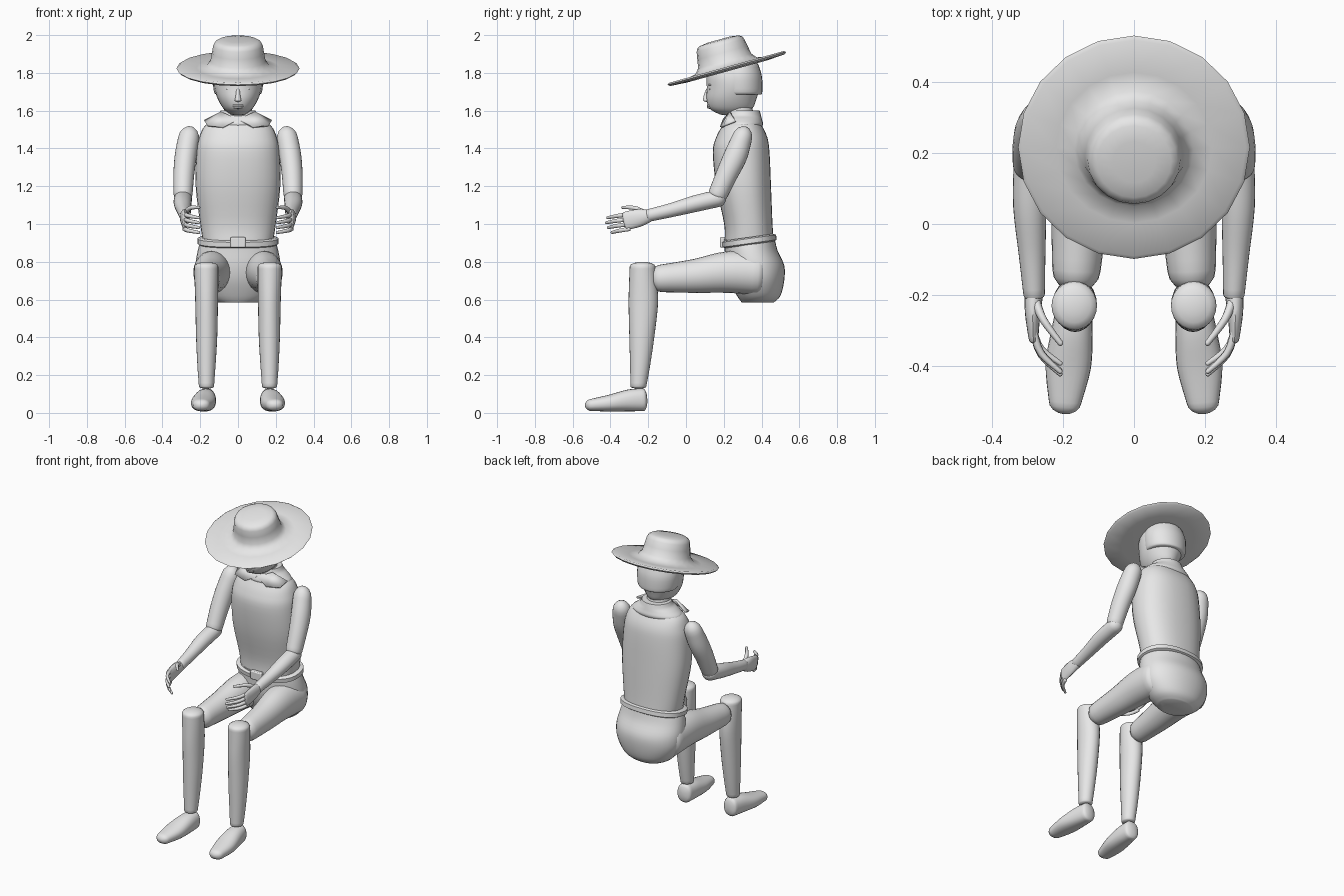
import bpy, bmesh
from math import sin, cos, pi
from mathutils import Vector

cube = bpy.data.objects.get("Cube")
if cube:
    bpy.data.objects.remove(cube)

grey = bpy.data.materials.new("plain_grey")
grey.use_nodes = True
grey.diffuse_color = (0.8, 0.8, 0.8, 1)
grey.node_tree.nodes["Principled BSDF"].inputs["Base Color"].default_value = (0.8, 0.8, 0.8, 1)

UP = (0, 0, 1)


def finish(name, bm, mirror=False, angle=0.7):
    bmesh.ops.recalc_face_normals(bm, faces=bm.faces)
    mesh = bpy.data.meshes.new(name)
    bm.to_mesh(mesh)
    bm.free()
    mesh.materials.append(grey)
    ob = bpy.data.objects.new(name, mesh)
    bpy.context.collection.objects.link(ob)
    bpy.ops.object.select_all(action='DESELECT')
    ob.select_set(True)
    bpy.context.view_layer.objects.active = ob
    bpy.ops.object.shade_smooth_by_angle(angle=angle)
    if mirror:
        ob.modifiers.new("Mirror", 'MIRROR')
    return ob


def spline(points, steps):
    """Catmull-Rom interpolation of ring stations."""
    out = []
    for i in range(len(points) - 1):
        p0, p1 = points[max(i - 1, 0)], points[i]
        p2, p3 = points[i + 1], points[min(i + 2, len(points) - 1)]
        for s in range(steps):
            t = s / steps
            out.append([0.5 * (2 * b + (c - a) * t + (2 * a - 5 * b + 4 * c - d) * t * t
                               + (3 * b - a - 3 * c + d) * t ** 3)
                        for a, b, c, d in zip(p0, p1, p2, p3)])
    return out + [list(points[-1])]


def loft(name, points, axis=None, caps=(0, 0), steps=4, seg=24, power=2, mirror=False, angle=0.7):
    """Skin elliptical rings (x, y, z, half width, half depth); caps are dome depths."""
    rows = spline(points, steps)
    rings = []
    for i, r in enumerate(rows):
        if axis:
            t = Vector(axis).normalized()
        else:
            t = Vector(rows[min(i + 1, len(rows) - 1)][:3]) - Vector(rows[max(i - 1, 0)][:3])
            t.normalize()
        rings.append((Vector(r[:3]), t, r[3], r[4]))

    def dome(ring, depth):
        c, t, a, b = ring
        return [(c + t * depth * sin(k), t, a * cos(k), b * cos(k))
                for k in (pi / 8, pi / 4, pi * 3 / 8, pi * 0.46)]
    if caps[0]:
        rings = dome(rings[0], -caps[0])[::-1] + rings
    if caps[1]:
        rings = rings + dome(rings[-1], caps[1])

    bm = bmesh.new()
    loops = []
    for c, t, a, b in rings:
        u = Vector((1, 0, 0))
        u = (u - t * u.dot(t)).normalized()
        v = t.cross(u)
        loop = []
        for k in range(seg):
            co, si = cos(2 * pi * k / seg), sin(2 * pi * k / seg)
            ex = abs(co) ** (2 / power) * (1 if co > 0 else -1)
            ey = abs(si) ** (2 / power) * (1 if si > 0 else -1)
            loop.append(bm.verts.new(c + u * a * ex + v * b * ey))
        loops.append(loop)
    for lo, hi in zip(loops, loops[1:]):
        for k in range(seg):
            n = (k + 1) % seg
            bm.faces.new((lo[k], lo[n], hi[n], hi[k]))
    bm.faces.new(loops[0][::-1])
    bm.faces.new(loops[-1])
    return finish(name, bm, mirror, angle)


def body(name, rows, **kw):
    """Upright loft on the centre line from (z, y, half width, half depth)."""
    return loft(name, [(0, y, z, a, b) for z, y, a, b in rows], axis=UP, **kw)


# Trunk
body("torso", [(.90, .335, .185, .13), (1.0, .33, .20, .128), (1.2, .305, .224, .145),
               (1.38, .292, .22, .15), (1.46, .295, .205, .135), (1.52, .297, .175, .105),
               (1.56, .297, .11, .08)], power=2.3, seg=32)
body("pelvis", [(.585, .38, .11, .085), (.62, .385, .165, .115), (.70, .375, .215, .145),
                (.78, .365, .225, .155), (.86, .345, .213, .14), (.92, .335, .195, .135)],
     power=2.1, seg=32)

# Belt and buckle
tilt = Vector((0, -.14, 1)).normalized()
belt = [(-.02, .202), (-.013, .215), (.013, .215), (.02, .202)]
loft("belt", [(0, .335 + tilt.y * h, .91 + tilt.z * h, r, r - .07) for h, r in belt],
     axis=tilt, steps=1, seg=32, power=2.3)
bm = bmesh.new()
bmesh.ops.create_cube(bm, size=1)
for v in bm.verts:
    v.co = Vector((v.co.x * .08, v.co.y * .03 + .195, v.co.z * .055 + .903))
buckle = finish("belt_buckle", bm)
bevel = buckle.modifiers.new("Bevel", 'BEVEL')
bevel.width, bevel.segments = .006, 2

# Neck and collar
body("neck", [(1.48, .30, .08, .08), (1.55, .29, .075, .075), (1.64, .27, .072, .075)])
body("collar", [(1.51, .30, .16, .10), (1.53, .30, .165, .108), (1.555, .302, .135, .1),
                (1.575, .305, .105, .092), (1.60, .305, .092, .085)], seg=28)
bm = bmesh.new()
flap = [(0, .195, 1.555), (.08, .18, 1.515), (.165, .2, 1.525), (.18, .26, 1.55), (.09, .23, 1.595)]
bm.faces.new([bm.verts.new(p) for p in flap])
bmesh.ops.triangulate(bm, faces=bm.faces)
collar = finish("collar_flap", bm, mirror=True)
collar.modifiers.new("Solidify", 'SOLIDIFY').thickness = .012

# Head, hair and face
body("head", [(1.582, .235, .04, .06), (1.61, .238, .076, .112), (1.66, .24, .106, .132),
              (1.72, .25, .125, .14), (1.78, .25, .128, .14), (1.84, .25, .112, .125)],
     caps=(.006, .03), seg=28)
body("hair", [(1.685, .29, .112, .106), (1.70, .29, .127, .114), (1.78, .285, .134, .117),
              (1.84, .28, .118, .105)], caps=(0, .03), seg=28)
loft("nose", [(0, .118, 1.71, .010, .012), (0, .108, 1.675, .013, .015), (0, .104, 1.655, .018, .014)],
     caps=(.006, .008), seg=12)
for label, z, w in (("upper_lip", 1.627, .03), ("lower_lip", 1.617, .025)):
    body(label, [(z - .003, .126, w, .014), (z + .003, .124, w, .014)], caps=(.004, .004), seg=16)
loft("eye", [(.046, .136, 1.714, .016, .008), (.046, .126, 1.714, .014, .007)],
     caps=(.004, .004), seg=12, mirror=True)
loft("eyebrow", [(.046, .14, 1.737, .024, .006), (.046, .122, 1.737, .022, .005)],
     caps=(.004, .004), seg=12, mirror=True)

# Wide hat, tipped forward
lean = Vector((0, -.267, .964))
hat = [(.10, -.012), (.22, -.012), (.315, -.006), (.326, .004), (.315, .012), (.22, .008),
       (.168, .018), (.146, .045), (.138, .09), (.131, .13), (.122, .147), (.105, .156), (.06, .162)]
loft("hat", [(0, .217 + lean.y * h, 1.82 + lean.z * h, r, r) for r, h in hat],
     axis=lean, steps=1, seg=20, angle=0.9)

# Legs
loft("thigh", [(.135, .38, .74, .10, .115), (.14, .22, .745, .097, .11), (.152, .05, .725, .082, .09),
               (.162, -.13, .712, .068, .073)], caps=(.05, .06), mirror=True)
loft("shin", [(.167, -.252, .14, .040, .042), (.167, -.243, .25, .048, .053),
              (.166, -.234, .40, .056, .066), (.166, -.226, .58, .060, .078),
              (.167, -.228, .70, .063, .073), (.168, -.23, .775, .064, .068)],
     axis=UP, caps=(.012, .025), mirror=True)
loft("foot", [(.168, -.225, .070, .048, .060), (.174, -.30, .066, .058, .058),
              (.185, -.40, .052, .064, .045), (.194, -.50, .042, .046, .032)],
     caps=(.02, .035), power=2.3, mirror=True)

# Arms
loft("upper_arm", [(.262, .295, 1.45, .056, .054), (.277, .262, 1.36, .058, .062),
                   (.287, .215, 1.26, .055, .057), (.291, .168, 1.155, .050, .051)],
     caps=(.07, .03), mirror=True)
loft("forearm", [(.291, .168, 1.135, .048, .045), (.293, .05, 1.108, .047, .044),
                 (.287, -.08, 1.073, .038, .037), (.281, -.20, 1.045, .030, .033)],
     caps=(.045, .012), mirror=True)

# Hands with curled fingers
loft("palm", [(.281, -.19, 1.044, .027, .032), (.285, -.25, 1.032, .022, .047),
              (.283, -.32, 1.016, .014, .048)], caps=(.01, .012), seg=16, mirror=True)
for i, name in enumerate(("index_finger", "middle_finger", "ring_finger", "little_finger")):
    z = 1.052 - .026 * i
    tip = (-.415, -.422, -.412, -.392)[i]
    loft(name, [(.284, -.30, z, .011, .012), (.262, -.30 * .45 + tip * .55, z - .009, .010, .011),
                (.208, tip, z - .019, .007, .008)],
         caps=(.006, .007), seg=10, mirror=True)
loft("thumb", [(.278, -.215, 1.055, .014, .016), (.255, -.27, 1.084, .011, .012),
               (.207, -.335, 1.088, .008, .008)], caps=(.008, .008), seg=10, mirror=True)
